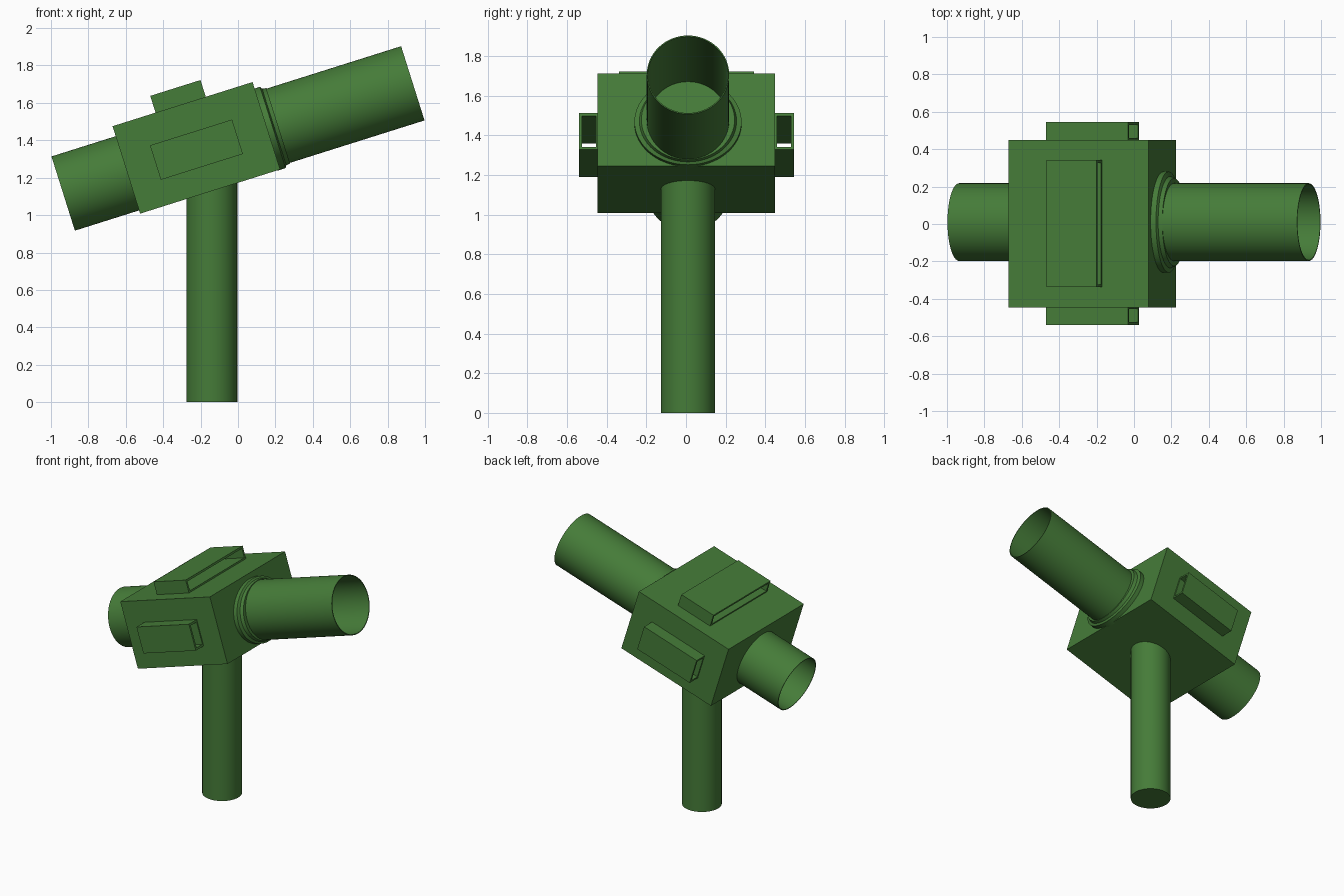
import bpy, bmesh, math
from mathutils import Matrix

if "Cube" in bpy.data.objects:
    bpy.data.objects.remove(bpy.data.objects["Cube"])

TILT = math.radians(17.5)
FRAME = Matrix.Translation((0, 0, 1.41)) @ Matrix.Rotation(-TILT, 4, 'Y')
CY = 0.01  # sideways centre of the round parts

mat = bpy.data.materials.new("green")
mat.diffuse_color = (0.06, 0.2, 0.04, 1)
mat.use_nodes = True
mat.node_tree.nodes["Principled BSDF"].inputs["Base Color"].default_value = mat.diffuse_color


def ellipse(x, ry, rz, n=64):
    return [(x, CY + ry * math.cos(2 * math.pi * i / n), rz * math.sin(2 * math.pi * i / n))
            for i in range(n)]


def rect(x, y0, y1, z0, z1):
    return [(x, y0, z0), (x, y1, z0), (x, y1, z1), (x, y0, z1)]


def loft(name, rings, cyclic=False, matrix=FRAME, smooth=True):
    """Skin a list of rings; cap the ends, or join last to first when cyclic."""
    bm = bmesh.new()
    vs = [[bm.verts.new(p) for p in r] for r in rings]
    n = len(vs[0])
    pairs = list(zip(vs, vs[1:])) + ([(vs[-1], vs[0])] if cyclic else [])
    for a, b in pairs:
        for i in range(n):
            j = (i + 1) % n
            bm.faces.new((a[i], a[j], b[j], b[i]))
    if not cyclic:
        bm.faces.new(vs[0])
        bm.faces.new(vs[-1])
    bmesh.ops.recalc_face_normals(bm, faces=bm.faces)
    me = bpy.data.meshes.new(name)
    bm.to_mesh(me)
    bm.free()
    me.materials.append(mat)
    ob = bpy.data.objects.new(name, me)
    ob.matrix_world = matrix
    bpy.context.collection.objects.link(ob)
    if smooth:
        bpy.ops.object.select_all(action='DESELECT')
        ob.select_set(True)
        bpy.context.view_layer.objects.active = ob
        bpy.ops.object.shade_smooth_by_angle(angle=math.radians(30))
    return ob


def sleeve(name, x0, x1, y0, y1, z0, z1, t=0.015):
    """Rectangular sleeve open at both ends."""
    inner = (y0 + t, y1 - t, z0 + t, z1 - t)
    loft(name, [rect(x0, y0, y1, z0, z1), rect(x1, y0, y1, z0, z1),
                rect(x1, *inner), rect(x0, *inner)], cyclic=True, smooth=False)


# Main housing block
loft("housing", [rect(-0.62, -0.447, 0.45, -0.226, 0.264),
                 rect(0.165, -0.447, 0.45, -0.226, 0.264)], smooth=False)

# Long thin-walled barrel with a disc inside
R, r = 0.208, 0.202
loft("barrel", [ellipse(-0.98, R, R), ellipse(0.98, R, R),
                ellipse(0.98, r, r), ellipse(-0.98, r, r)], cyclic=True)
loft("inner_disc", [ellipse(0.01, 0.205, 0.205), ellipse(0.03, 0.205, 0.205)])

# Oval collar where the barrel leaves the housing
loft("collar", [ellipse(0.15, 0.27, 0.228), ellipse(0.195, 0.27, 0.228),
                ellipse(0.203, 0.245, 0.215), ellipse(0.225, 0.235, 0.211)])

# Side and top sleeves
for side, y0, y1 in (("left", 0.445, 0.545), ("right", -0.54, -0.44)):
    sleeve(side + "_sleeve", -0.46, 0.0, y0, y1, -0.087, 0.106)
sleeve("top_sleeve", -0.379, -0.0975, -0.338, 0.342, 0.26, 0.358)

# Upright post, top cut to follow the tilted housing
base, top = [], []
for i in range(64):
    a = 2 * math.pi * i / 64
    x, y = -0.14 + 0.136 * math.cos(a), CY + 0.136 * math.sin(a)
    base.append((x, y, 0))
    top.append((x, y, 1.41 - 0.218 / math.cos(TILT) + x * math.tan(TILT)))
loft("post", [base, top], matrix=Matrix.Identity(4))
